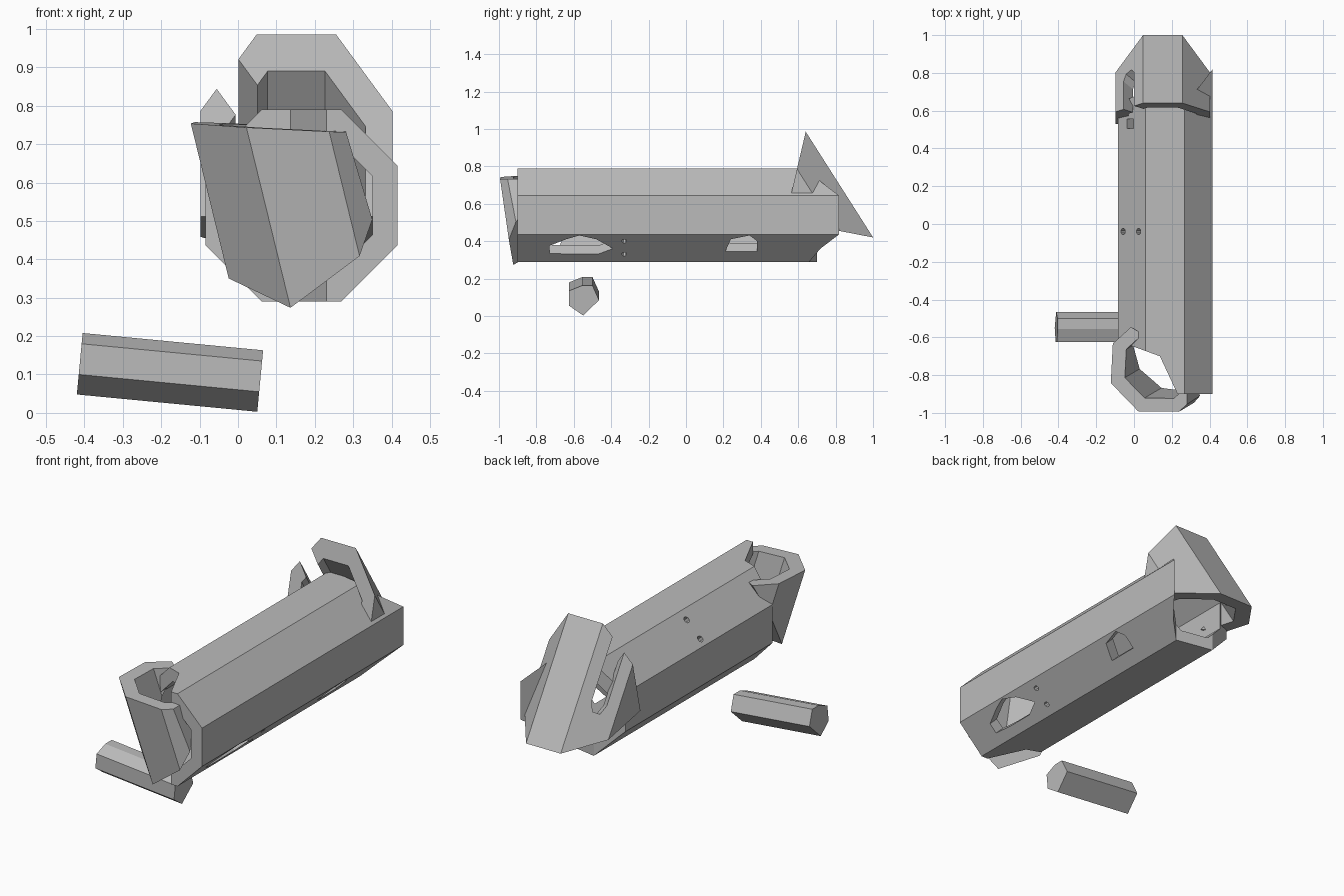
import bpy, bmesh, math
from mathutils import Vector as V

if "Cube" in bpy.data.objects:
    bpy.data.objects.remove(bpy.data.objects["Cube"])

grey = bpy.data.materials.new("plain_grey")
grey.diffuse_color = (0.5, 0.5, 0.5, 1)
grey.use_nodes = True
grey.node_tree.nodes["Principled BSDF"].inputs["Base Color"].default_value = grey.diffuse_color

X, Y, Z = V((1, 0, 0)), V((0, 1, 0)), V((0, 0, 1))


def prism(name, pts, origin, ex, ey, ez, h0, h1):
    """Extrude a 2D outline lying in the ex/ey plane along ez."""
    bm = bmesh.new()
    o = V(origin)
    rings = [[bm.verts.new(o + ex * a + ey * b + ez * h) for a, b in pts] for h in (h0, h1)]
    n = len(pts)
    for r in rings:
        bm.faces.new(r)
    for i in range(n):
        j = (i + 1) % n
        bm.faces.new((rings[0][i], rings[0][j], rings[1][j], rings[1][i]))
    bmesh.ops.recalc_face_normals(bm, faces=bm.faces)
    me = bpy.data.meshes.new(name)
    bm.to_mesh(me)
    bm.free()
    me.materials.append(grey)
    ob = bpy.data.objects.new(name, me)
    bpy.context.collection.objects.link(ob)
    return ob


def cut(ob, cutter):
    """Subtract a cutter and delete it."""
    mod = ob.modifiers.new("cut", 'BOOLEAN')
    mod.operation, mod.solver, mod.object = 'DIFFERENCE', 'EXACT', cutter
    cutter.hide_render = True
    bpy.context.view_layer.objects.active = ob
    bpy.ops.object.modifier_apply(modifier=mod.name)
    bpy.data.objects.remove(cutter, do_unlink=True)


def ngon(apothem, n=8):
    r = apothem / math.cos(math.pi / n)
    return [(r * math.cos((i + 0.5) * 2 * math.pi / n), r * math.sin((i + 0.5) * 2 * math.pi / n))
            for i in range(n)]


def tube(name, origin, ex, ey, ez, h0, h1, outer, inner):
    ob = prism(name, ngon(outer), origin, ex, ey, ez, h0, h1)
    cut(ob, prism("bore", ngon(inner), origin, ex, ey, ez, h0 - 0.1, h1 + 0.1))
    return ob


def slice_off(ob, point, normal):
    """Remove everything on the normal side of a plane."""
    n = V(normal).normalized()
    a = n.orthogonal().normalized()
    cut(ob, prism("slicer", [(-3, -3), (3, -3), (3, 3), (-3, 3)], point, a, n.cross(a), n, 0, 4))


# Main octagonal tube with broken ends
body = tube("main_tube", (0.165, 0, 0.54), X, Z, Y, -0.9, 0.825, 0.25, 0.185)
front_break = [(-0.3, -0.54), (0, -0.65), (0.137, -0.70), (0.235, -0.91), (0.235, -1.2), (-0.3, -1.2)]
back_break = [(0.43, 0.838), (0.34, 0.72), (0.27, 0.66), (0.06, 0.70), (-0.3, 0.55),
              (-0.3, 1.2), (0.43, 1.2)]
for outline in (front_break, back_break):
    cut(body, prism("break", outline, (0, 0, 0), X, Y, Z, 0, 1))

# Openings through the lower right wall (y along the tube, z up the wall)
lower_n = V((1, 0, -1)).normalized()
slope = V((1, 0, 1))
openings = [
    [(0.21, 0.345), (0.24, 0.41), (0.34, 0.43), (0.38, 0.40), (0.38, 0.345)],
    [(-0.73, 0.335), (-0.73, 0.375), (-0.64, 0.41), (-0.57, 0.43), (-0.48, 0.41), (-0.39, 0.36),
     (-0.47, 0.33), (-0.62, 0.33)],
]
for z in (0.33, 0.40):
    openings.append([(-0.33 + a, z + b * 0.7) for a, b in ngon(0.013)])
for outline in openings:
    cut(body, prism("opening", outline, (-0.02, 0, 0), Y, slope, lower_n, -0.09, 0.09))

# Small holes through the upper left wall
upper_n = V((-1, 0, 1)).normalized()
holes = [[(x + a * 0.7, -0.04 + b) for a, b in ngon(0.016)] for x in (-0.056, 0.026)]
holes.append([(-0.035, 0.505), (0.0, 0.505), (0.0, 0.555), (-0.035, 0.555)])
for outline in holes:
    cut(body, prism("hole", outline, (0, 0, 0.725), slope, Y, upper_n, -0.05, 0.09))

# Back hood: tilted piece of tube cut to a wedge
axis = V((0, 0.537, -0.843)).normalized()
up = V((0, 0.843, 0.537)).normalized()
centre = V((0.152, 0.61, 0.5675))
hood = tube("back_hood", centre, X, up, axis, -0.9, 0.9, 0.25, 0.18)
slice_off(hood, (0, 0.64, 0.985), (0, -0.32, 0.075))
slice_off(hood, (0, 1.0, 0.42), (0, -0.035, -0.18))
# Notch in the hood's upper left face
bite_n = (up - X).normalized()
bite_w = (up + X).normalized()
bite = [(-0.04, -0.7), (0.04, -0.7), (0.04, 0.04), (0.02, 0.09), (-0.02, 0.09), (-0.04, 0.04)]
cut(hood, prism("bite", bite, centre - X * 0.18 + up * 0.175, bite_w, axis, bite_n, -0.09, 0.09))

# Front scoop: second tilted piece of tube
axis = V((0.235, 0.139, -0.962)).normalized()
side = V((1, -0.02, 0))
side = (side - axis * side.dot(axis)).normalized()
back = side.cross(axis).normalized()
if back.y < 0:
    back = -back
scoop = tube("front_scoop", V((0.13, -0.9925, 0.737)) + back * 0.25, side, back, axis,
             -0.5, 0.9, 0.25, 0.18)
slice_off(scoop, (0.13, -0.9925, 0.738), (0.05, -0.02, 1))
slice_off(scoop, (0.17, -0.93, 0.295), (0.031, 0.0532, -0.032))
slice_off(scoop, (0.285, -0.95, 0.72), (0.2, 0, 0.06))

# Loose hexagonal rod below the tube
section = [(-0.625, 0.135), (-0.555, 0.163), (-0.50, 0.163), (-0.465, 0.085), (-0.55, 0.003), (-0.625, 0.055)]
rod = prism("loose_rod", section, (0, 0, 0), Y, Z, X, 0, 1)
for v in rod.data.vertices:
    t, z = v.co.x, v.co.z
    v.co.x = 0.058 - 0.47 * (1 - t) + (z - 0.085) * 0.095
    v.co.z = z + 0.045 * (1 - t)
